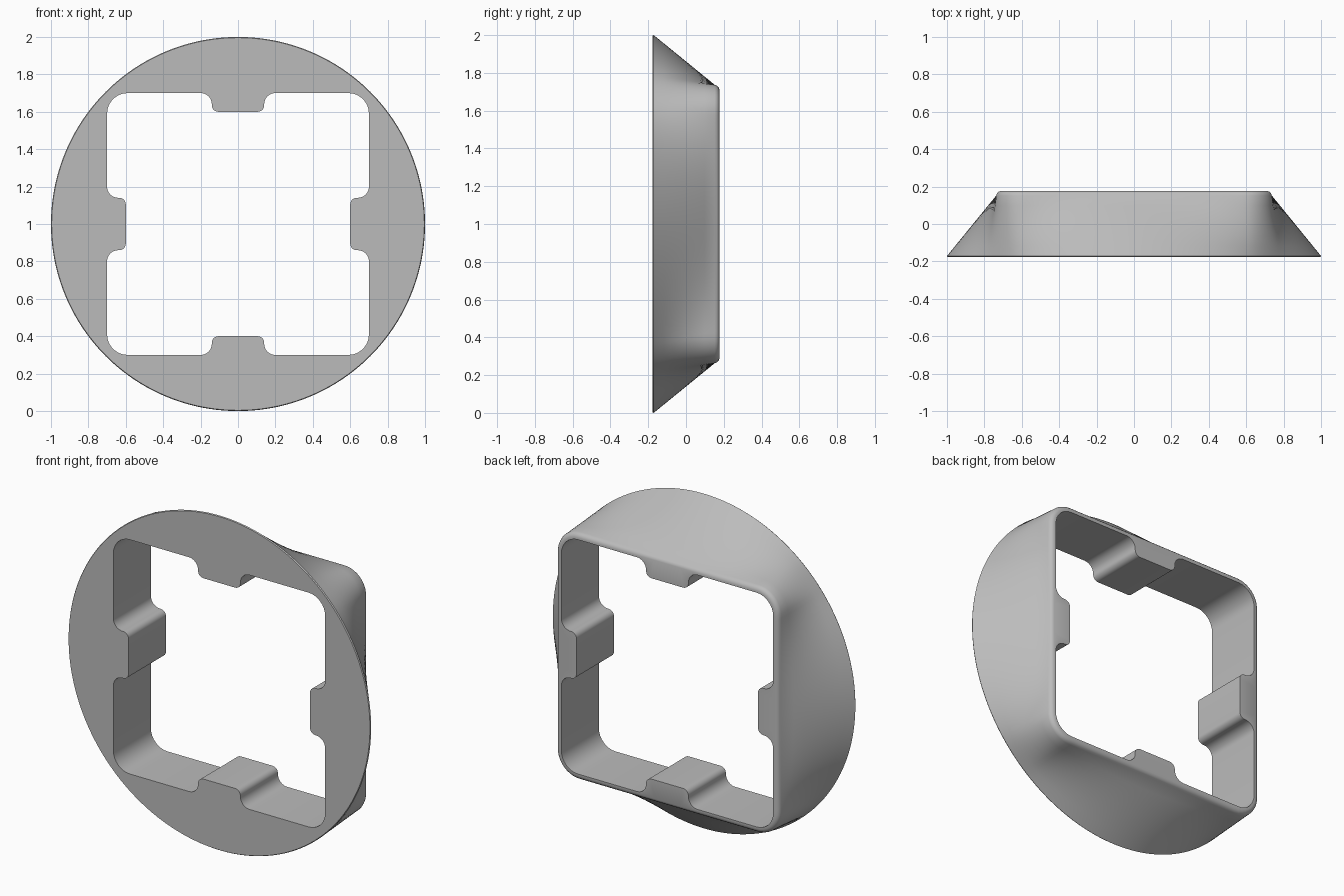
import bpy, bmesh
from math import sin, cos, pi, radians, sqrt, hypot

cube = bpy.data.objects.get("Cube")
if cube:
    bpy.data.objects.remove(cube, do_unlink=True)

SEGMENTS = 256
FRONT, BACK = -0.177, 0.177


def arc(cx, cz, r, start, end, steps=8):
    angles = [radians(start + (end - start) * i / steps) for i in range(steps + 1)]
    return [(cx + r * cos(a), cz + r * sin(a)) for a in angles]


def circle(radius):
    return [(radius * cos(2 * pi * i / SEGMENTS), radius * sin(2 * pi * i / SEGMENTS))
            for i in range(SEGMENTS)]


def rounded_square(half, core=0.59):
    """Rounded square sampled at the same angles as the circle."""
    points = []
    for dx, dz in circle(1):
        big, small = max(abs(dx), abs(dz)), min(abs(dx), abs(dz))
        dist = half / big
        if dist * small > core:
            b = core * (big + small)
            dist = b + sqrt(b * b - 2 * core * core + (half - core) ** 2)
        points.append((dx * dist, dz * dist))
    return points


def opening():
    """Rounded square hole with a filleted tab in the middle of each side."""
    quarter = (arc(0.105, 0.635, 0.035, -90, 0) + arc(0.2, 0.64, 0.06, 180, 90)
               + arc(0.59, 0.59, 0.11, 90, 0) + arc(0.64, 0.2, 0.06, 0, -90)
               + arc(0.635, 0.105, 0.035, 90, 180))
    points = []
    for turn in range(4):
        points += quarter
        quarter = [(z, -x) for x, z in quarter]
    return points


bm = bmesh.new()


def add_ring(points, y):
    return [bm.verts.new((x, y, z + 1)) for x, z in points]


def bridge(a, b):
    for i in range(len(a)):
        j = (i + 1) % len(a)
        bm.faces.new((a[i], a[j], b[j], b[i]))


def loop_edges(ring):
    return [bm.edges.get((ring[i - 1], ring[i])) for i in range(len(ring))]


# Outer wall: round front rim blending into a rounded square back
rim, square = circle(1), rounded_square(0.737)
outer = [add_ring(circle(0.996), FRONT)]
STEPS, wall_start, wall_end = 6, FRONT + 0.006, 0.152
for s in range(STEPS + 1):
    t = s / STEPS
    ring = [(p[0] + (q[0] - p[0]) * t, p[1] + (q[1] - p[1]) * t)
            for p, q in zip(rim, square)]
    outer.append(add_ring(ring, wall_start + (wall_end - wall_start) * t))

# Rounded back edge
for half, y in ((0.733, 0.163), (0.725, 0.172), (0.713, BACK)):
    outer.append(add_ring(rounded_square(half), y))
for a, b in zip(outer, outer[1:]):
    bridge(a, b)

# Straight inner wall
inner = [add_ring(opening(), FRONT), add_ring(opening(), BACK)]
bridge(*inner)

# Flat front and back faces
for out, hole in ((outer[0], inner[0]), (outer[-1], inner[1])):
    bmesh.ops.triangle_fill(bm, use_beauty=True, edges=loop_edges(out) + loop_edges(hole))

bmesh.ops.recalc_face_normals(bm, faces=bm.faces)
mesh = bpy.data.meshes.new("adapter_ring")
bm.to_mesh(mesh)
bm.free()

grey = bpy.data.materials.new("plain_grey")
grey.use_nodes = True
colour = (0.5, 0.5, 0.5, 1)
grey.diffuse_color = colour
grey.node_tree.nodes["Principled BSDF"].inputs["Base Color"].default_value = colour
mesh.materials.append(grey)

ring_object = bpy.data.objects.new("adapter_ring", mesh)
bpy.context.collection.objects.link(ring_object)
bpy.context.view_layer.objects.active = ring_object
ring_object.select_set(True)
bpy.ops.object.shade_smooth_by_angle(angle=radians(35))
